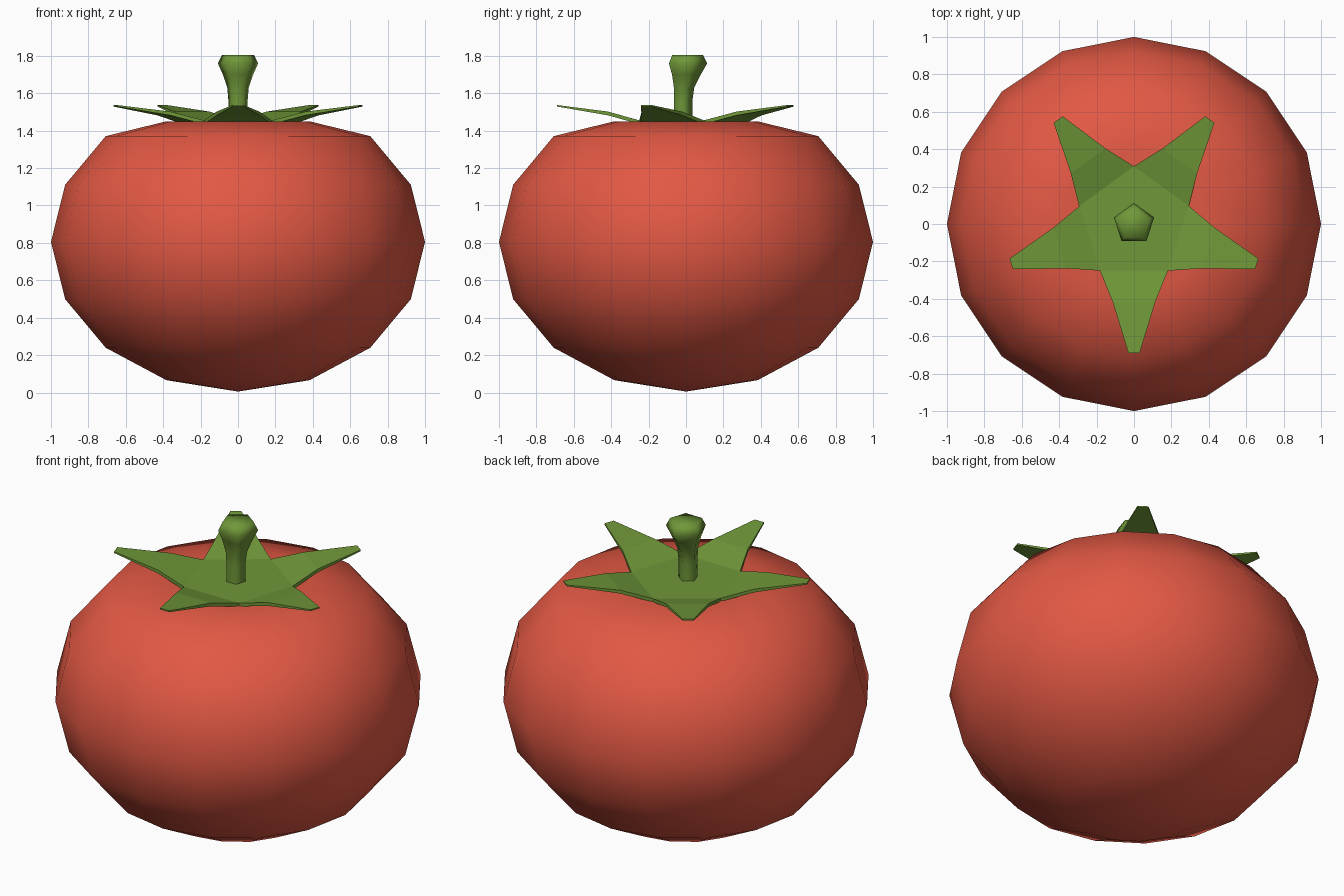
import bpy, bmesh, math
from mathutils import Vector

if "Cube" in bpy.data.objects:
    bpy.data.objects.remove(bpy.data.objects["Cube"])


def material(name, rgb):
    m = bpy.data.materials.new(name)
    m.diffuse_color = (*rgb, 1)
    m.use_nodes = True
    m.node_tree.nodes["Principled BSDF"].inputs["Base Color"].default_value = m.diffuse_color
    return m


red = material("tomato red", (0.76, 0.098, 0.057))
green = material("leaf green", (0.16, 0.31, 0.04))


def finish(bm, name, mat, smooth_angle=None):
    bmesh.ops.recalc_face_normals(bm, faces=bm.faces)
    me = bpy.data.meshes.new(name)
    bm.to_mesh(me)
    bm.free()
    ob = bpy.data.objects.new(name, me)
    bpy.context.collection.objects.link(ob)
    me.materials.append(mat)
    if smooth_angle:
        bpy.ops.object.select_all(action='DESELECT')
        ob.select_set(True)
        bpy.context.view_layer.objects.active = ob
        bpy.ops.object.shade_smooth_by_angle(angle=math.radians(smooth_angle))
    return ob


def rings(bm, profile, sides, start):
    """Loft (radius, z, y offset) rings; returns the first and last ring."""
    loops = []
    for r, z, dy in profile:
        loops.append([bm.verts.new((r * math.cos(start + i * math.tau / sides),
                                    dy + r * math.sin(start + i * math.tau / sides), z))
                      for i in range(sides)])
    for a, b in zip(loops, loops[1:]):
        for i in range(sides):
            j = (i + 1) % sides
            bm.faces.new((a[i], a[j], b[j], b[i]))
    return loops[0], loops[-1]


# Fruit: squashed sphere with a flattened, slightly dimpled top
bm = bmesh.new()
profile = []
for k in range(-3, 4):
    a = k * math.pi / 8
    profile.append((math.cos(a), min(0.805 + 0.8 * math.sin(a), 1.45), 0))
low, high = rings(bm, profile, 16, 0)
for loop, z in ((low, 0.005), (high, 1.39)):
    pole = bm.verts.new((0, 0, z))
    for i in range(16):
        bm.faces.new((loop[i], loop[(i + 1) % 16], pole))
finish(bm, "fruit", red, 60)

# Calyx: pentagon with five pointed sepals rising outwards
bm = bmesh.new()
# (distance from centre, half width, top z, bottom z)
SEPAL = [(0.25, 0.181, 1.455, 1.435), (0.417, 0.114, 1.502, 1.482), (0.69, 0.03, 1.537, 1.529)]
for k in range(5):
    a = math.radians(-90 + 72 * k)
    out, side = Vector((math.cos(a), math.sin(a), 0)), Vector((-math.sin(a), math.cos(a), 0))
    prev = None
    for d, w, top, bottom in SEPAL:
        sec = [bm.verts.new(out * d + side * w * s + Vector((0, 0, z)))
               for s, z in ((-1, top), (1, top), (1, bottom), (-1, bottom))]
        if prev:
            for i in range(4):
                j = (i + 1) % 4
                bm.faces.new((prev[i], prev[j], sec[j], sec[i]))
        else:
            for i, j, z in ((0, 1, SEPAL[0][2]), (3, 2, SEPAL[0][3])):
                bm.faces.new((bm.verts.new((0, 0, z)), sec[i], sec[j]))
        prev = sec
    bm.faces.new(prev)
bmesh.ops.remove_doubles(bm, verts=bm.verts, dist=0.004)
finish(bm, "calyx", green)

# Stem: five-sided stalk flaring to a bevelled knob
bm = bmesh.new()
low, high = rings(bm, [(0.054, 1.44, -0.02), (0.054, 1.56, -0.02), (0.06, 1.63, -0.016),
                       (0.085, 1.70, -0.006), (0.113, 1.76, 0), (0.09, 1.805, 0)],
                  5, math.pi / 2)
bm.faces.new(low)
bm.faces.new(high)
finish(bm, "stem", green, 75)
